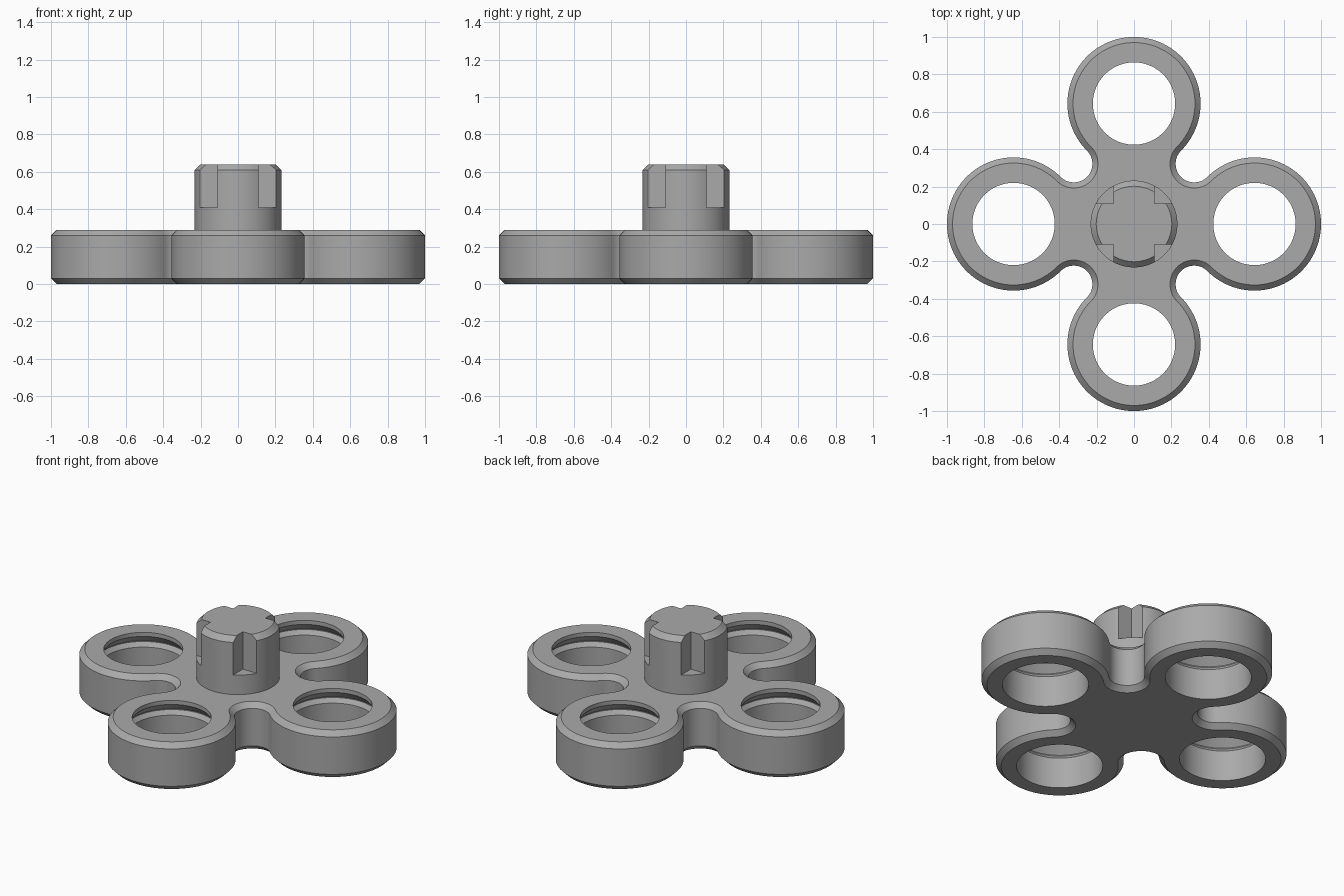
import bpy, bmesh
from math import pi, cos, sin, radians

if "Cube" in bpy.data.objects:
    bpy.data.objects.remove(bpy.data.objects["Cube"])

grey = bpy.data.materials.new("grey plastic")
grey.use_nodes = True
grey.diffuse_color = (0.4, 0.4, 0.4, 1)
grey.node_tree.nodes["Principled BSDF"].inputs["Base Color"].default_value = (0.4, 0.4, 0.4, 1)

LOBE_X, LOBE_R, HEIGHT, CHAMFER = 0.644, 0.356, 0.29, 0.03
POST_R, POST_TOP = 0.232, 0.64


def stack(name, rings):
    """Solid skinned through matching closed rings, from bottom to top."""
    bm = bmesh.new()
    loops = [[bm.verts.new(p) for p in ring] for ring in rings]
    n = len(loops[0])
    for low, high in zip(loops, loops[1:]):
        for i in range(n):
            j = (i + 1) % n
            bm.faces.new((low[i], low[j], high[j], high[i]))
    bm.faces.new(loops[0][::-1])
    bm.faces.new(loops[-1])
    mesh = bpy.data.meshes.new(name)
    bm.to_mesh(mesh)
    bm.free()
    mesh.materials.append(grey)
    obj = bpy.data.objects.new(name, mesh)
    bpy.context.collection.objects.link(obj)
    return obj


def circle(r, z, cx=0, cy=0, n=96):
    return [(cx + r * cos(2 * pi * i / n), cy + r * sin(2 * pi * i / n), z) for i in range(n)]


def body_outline(inset, z):
    """Four round lobes joined by concave half-round fillets."""
    points = []
    mid = LOBE_X / 2
    fillet = mid * 2 ** 0.5 - LOBE_R + inset
    for k in range(4):
        a = k * pi / 2
        arc = []
        for i in range(73):
            t = radians(-135 + 270 * i / 72)
            arc.append((LOBE_X + (LOBE_R - inset) * cos(t), (LOBE_R - inset) * sin(t)))
        for i in range(1, 36):
            t = radians(-45 - 180 * i / 36)
            arc.append((mid + fillet * cos(t), mid + fillet * sin(t)))
        points += [(x * cos(a) - y * sin(a), x * sin(a) + y * cos(a), z) for x, y in arc]
    return points


def cut(target, cutter):
    cutter.hide_render = True
    cutter.hide_set(True)
    mod = target.modifiers.new(cutter.name, "BOOLEAN")
    mod.operation, mod.solver, mod.object = "DIFFERENCE", "EXACT", cutter


def finish(obj):
    """Apply the cuts, remove the cutters and smooth the round walls."""
    bpy.ops.object.select_all(action="DESELECT")
    bpy.context.view_layer.objects.active = obj
    obj.select_set(True)
    cutters = [m.object for m in obj.modifiers]
    for m in list(obj.modifiers):
        bpy.ops.object.modifier_apply(modifier=m.name)
    for c in cutters:
        bpy.data.objects.remove(c)
    bpy.ops.object.shade_smooth_by_angle(angle=radians(25))


# Four-lobed body with chamfered rims
body = stack("body", [body_outline(CHAMFER, 0), body_outline(0, CHAMFER),
                      body_outline(0, HEIGHT - CHAMFER), body_outline(CHAMFER, HEIGHT)])

# Bearing holes with a retaining lip and a relief groove under it
hole_profile = [(0.24, -0.1), (0.24, 0.19), (0.26, 0.215), (0.26, 0.22), (0.22, 0.265), (0.22, 0.4)]
for k in range(4):
    cx, cy = LOBE_X * cos(k * pi / 2), LOBE_X * sin(k * pi / 2)
    cut(body, stack("hole_cutter", [circle(r, z, cx, cy) for r, z in hole_profile]))
finish(body)

# Central post with chamfered top
post = stack("post", [circle(POST_R, 0.2), circle(POST_R, POST_TOP - CHAMFER),
                      circle(POST_R - CHAMFER, POST_TOP)])

# Square notches at the four diagonals of the post
for sx in (-1, 1):
    for sy in (-1, 1):
        xs, ys = sorted((sx * 0.11, sx * 0.3)), sorted((sy * 0.11, sy * 0.3))
        square = [(xs[0], ys[0]), (xs[1], ys[0]), (xs[1], ys[1]), (xs[0], ys[1])]
        cut(post, stack("notch_cutter", [[(x, y, z) for x, y in square] for z in (0.41, 0.8)]))
finish(post)
